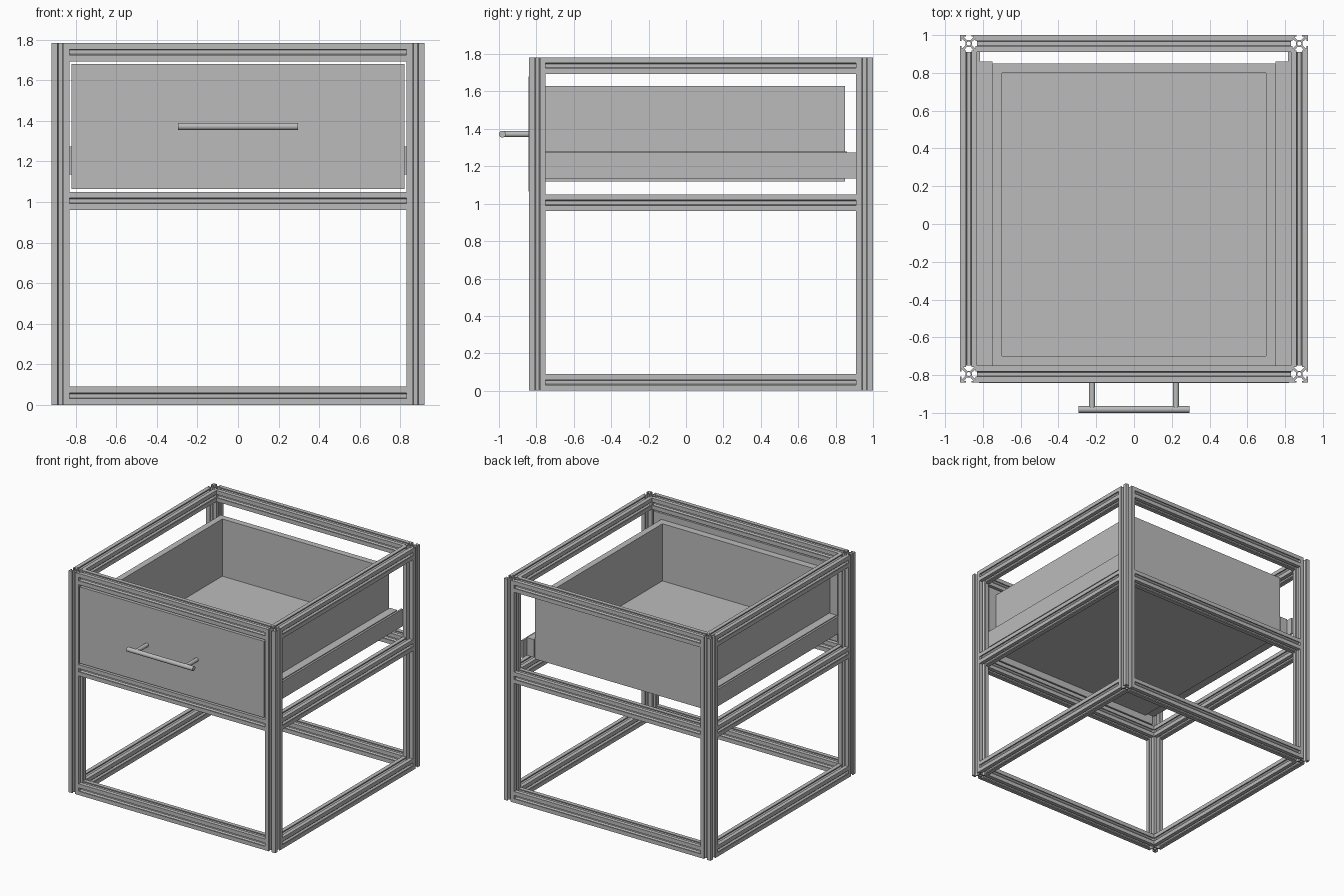
import bpy
import bmesh
from math import cos, sin, pi
from mathutils import Matrix, Vector

if "Cube" in bpy.data.objects:
    bpy.data.objects.remove(bpy.data.objects["Cube"], do_unlink=True)

GREY = (0.5, 0.5, 0.5, 1.0)
grey = bpy.data.materials.new("plain grey")
grey.use_nodes = True
grey.diffuse_color = GREY
grey.node_tree.nodes["Principled BSDF"].inputs["Base Color"].default_value = GREY


def add_object(name, bm):
    bmesh.ops.recalc_face_normals(bm, faces=bm.faces[:])
    mesh = bpy.data.meshes.new(name)
    bm.to_mesh(mesh)
    bm.free()
    mesh.materials.clear()
    mesh.materials.append(grey)
    ob = bpy.data.objects.new(name, mesh)
    bpy.context.collection.objects.link(ob)
    return ob


def box(name, x, y, z):
    """Box from three (low, high) ranges."""
    bm = bmesh.new()
    size = [b - a for a, b in (x, y, z)]
    mid = [(a + b) / 2 for a, b in (x, y, z)]
    bmesh.ops.create_cube(bm, size=1, matrix=Matrix.Translation(mid) @ Matrix.Diagonal((*size, 1)))
    return add_object(name, bm)


def rod(name, start, end, radius, sides=32):
    start, end = Vector(start), Vector(end)
    axis = end - start
    turn = axis.to_track_quat('Z', 'Y').to_matrix().to_4x4()
    bm = bmesh.new()
    bmesh.ops.create_cone(bm, cap_ends=True, segments=sides, radius1=radius, radius2=radius,
                          depth=axis.length, matrix=Matrix.Translation((start + end) / 2) @ turn)
    ob = add_object(name, bm)
    for p in ob.data.polygons:
        p.use_smooth = len(p.vertices) == 4
    return ob


# Slotted bar section: half of one side, mirrored and turned four times
HALF = 0.045
half_side = [(HALF, HALF), (HALF, 0.0135), (0.037, 0.0135), (0.037, 0.027), (0.018, 0.010)]
side = [(x, -y) for x, y in half_side] + [(x, y) for x, y in half_side[:0:-1]]
outline = []
for k in range(4):
    c, s = round(cos(k * pi / 2)), round(sin(k * pi / 2))
    outline += [(c * x - s * y, s * x + c * y) for x, y in side]
bore = [(0.011 * cos(a * pi / 8), 0.011 * sin(a * pi / 8)) for a in range(16)]


def slotted_bar(name, start, end):
    start, end = Vector(start), Vector(end)
    axis = end - start
    curve = bpy.data.curves.new(name + "_section", 'CURVE')
    curve.dimensions = '2D'
    curve.fill_mode = 'BOTH'
    curve.extrude = axis.length / 2
    for loop in (outline, bore):
        spline = curve.splines.new('POLY')
        spline.points.add(len(loop) - 1)
        for p, (x, y) in zip(spline.points, loop):
            p.co = (x, y, 0, 1)
        spline.use_cyclic_u = True
    temp = bpy.data.objects.new("section_helper", curve)
    bm = bmesh.new()
    bm.from_mesh(temp.to_mesh())
    temp.to_mesh_clear()
    bpy.data.objects.remove(temp)
    bpy.data.curves.remove(curve)
    bmesh.ops.remove_doubles(bm, verts=bm.verts[:], dist=0.0001)
    turn = axis.to_track_quat('Z', 'Y').to_matrix().to_4x4()
    bm.transform(Matrix.Translation((start + end) / 2) @ turn)
    ob = add_object(name, bm)
    for p in ob.data.polygons:
        p.use_smooth = False


# Frame: posts and three levels of rails
X, FRONT, BACK, TOP = 0.875, -0.795, 0.955, 1.783
for sx, hand in ((-1, "right"), (1, "left")):
    for y, place in ((FRONT, "front"), (BACK, "back")):
        slotted_bar(f"{place}_{hand}_post", (sx * X, y, 0), (sx * X, y, TOP))
for z, level in ((HALF, "bottom"), (1.005, "middle"), (TOP - HALF, "top")):
    for y, place in ((FRONT, "front"), (BACK, "back")):
        slotted_bar(f"{level}_{place}_rail", (HALF - X, y, z), (X - HALF, y, z))
    for sx, hand in ((-1, "right"), (1, "left")):
        slotted_bar(f"{level}_{hand}_rail", (sx * X, FRONT + HALF, z), (sx * X, BACK - HALF, z))

# Drawer
box("drawer_front", (-0.82, 0.82), (-0.843, -0.757), (1.065, 1.68))
box("drawer_floor", (-0.70, 0.70), (-0.70, 0.80), (1.12, 1.17))
box("drawer_inner_front", (-0.75, 0.75), (-0.757, -0.70), (1.12, 1.63))
box("drawer_back", (-0.75, 0.75), (0.80, 0.85), (1.12, 1.63))

for sx, hand in ((-1, "right"), (1, "left")):
    def across(a, b):
        return tuple(sorted((sx * a, sx * b)))
    box(f"drawer_{hand}_side", across(0.70, 0.75), (-0.70, 0.80), (1.12, 1.63))
    # Slides
    box(f"{hand}_slide_runner", across(0.75, 0.815), (-0.75, 0.86), (1.135, 1.28))
    box(f"{hand}_slide_plate", across(0.815, 0.83), (-0.75, 0.91), (1.135, 1.273))
    # Handle feet
    rod(f"handle_{hand}_foot", (sx * 0.222, -0.843, 1.372), (sx * 0.222, -0.982, 1.372), 0.016)

# Handle bar
rod("handle_bar", (-0.295, -0.982, 1.372), (0.295, -0.982, 1.372), 0.018)
